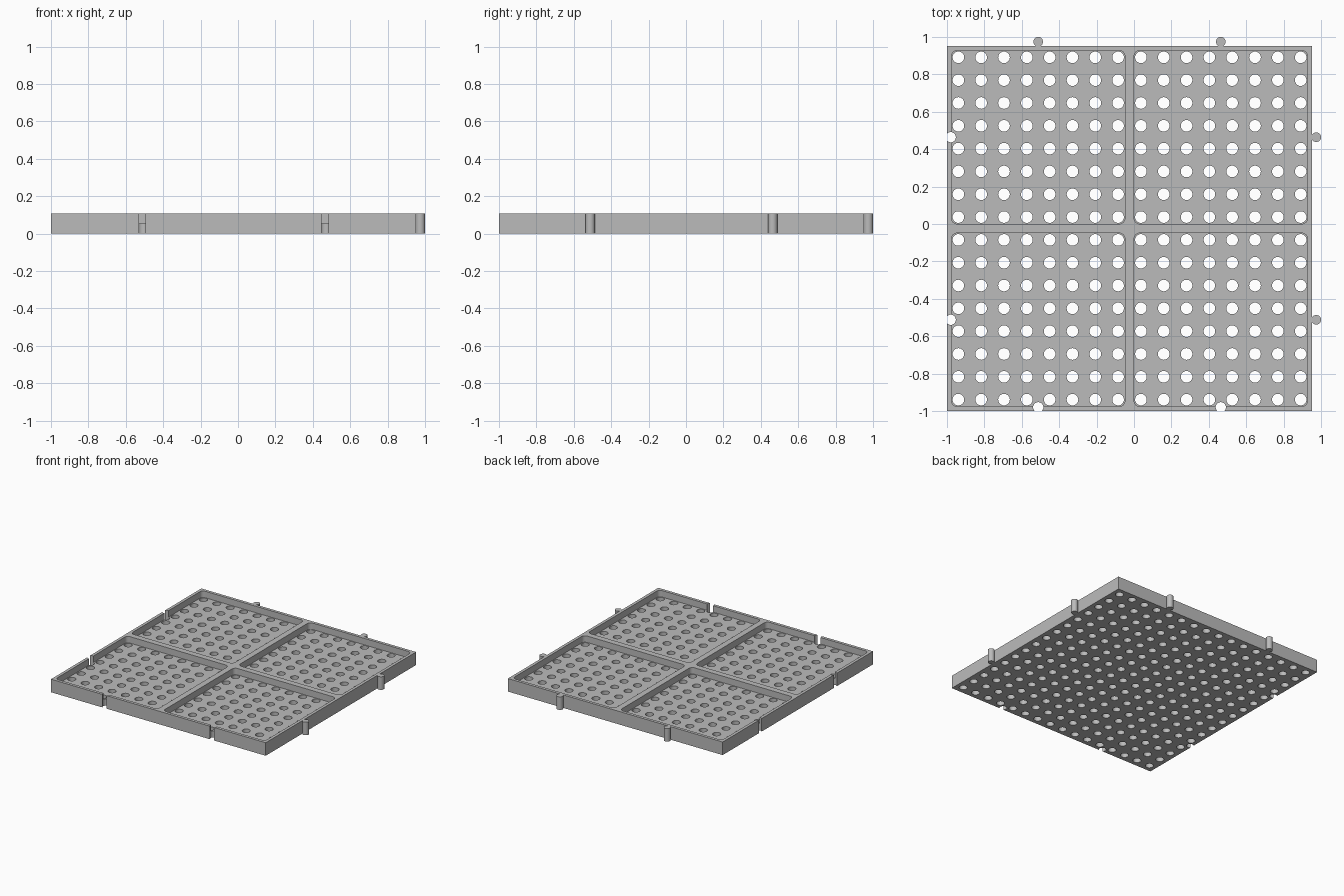
import bpy, bmesh, math
from mathutils import Matrix

if "Cube" in bpy.data.objects:
    bpy.data.objects.remove(bpy.data.objects["Cube"])

PITCH = 0.122            # hole spacing
HALF = 8 * PITCH         # half the plate width
MID = HALF - 1           # plate centre, offset by the pegs
HEIGHT = 0.107
FLOOR = 0.054
RIM = 0.0245

grey = bpy.data.materials.new("grey plastic")
grey.use_nodes = True
grey.diffuse_color = (0.5, 0.5, 0.5, 1)
grey.node_tree.nodes["Principled BSDF"].inputs["Base Color"].default_value = (0.5, 0.5, 0.5, 1)


def add_box(bm, x, y, z0, z1, width, radius=0):
    """Square block, with rounded vertical edges when radius is set."""
    mat = Matrix.Translation((x, y, (z0 + z1) / 2)) @ Matrix.Diagonal((width, width, z1 - z0, 1))
    verts = bmesh.ops.create_cube(bm, size=1, matrix=mat)["verts"]
    if radius:
        edges = {e for v in verts for e in v.link_edges
                 if abs(e.verts[0].co.z - e.verts[1].co.z) > 0.01}
        bmesh.ops.bevel(bm, geom=list(edges), offset=radius, segments=6,
                        profile=0.5, affect='EDGES')


def add_cylinder(bm, x, y, z0, z1, radius):
    bmesh.ops.create_cone(bm, cap_ends=True, segments=32, radius1=radius, radius2=radius,
                          depth=z1 - z0, matrix=Matrix.Translation((x, y, (z0 + z1) / 2)))


def make_object(name, bm):
    mesh = bpy.data.meshes.new(name)
    bm.to_mesh(mesh)
    bm.free()
    mesh.materials.append(grey)
    obj = bpy.data.objects.new(name, mesh)
    bpy.context.collection.objects.link(obj)
    return obj


def smooth(obj):
    bpy.ops.object.select_all(action='DESELECT')
    obj.select_set(True)
    bpy.context.view_layer.objects.active = obj
    bpy.ops.object.shade_smooth_by_angle(angle=math.radians(30))


def cut(obj, name, bm):
    """Subtract a cutter, apply the result and remove the cutter."""
    cutter = make_object(name, bm)
    cutter.hide_render = True
    mod = obj.modifiers.new(name, 'BOOLEAN')
    mod.operation = 'DIFFERENCE'
    mod.solver = 'EXACT'
    mod.object = cutter
    bpy.ops.object.select_all(action='DESELECT')
    obj.select_set(True)
    bpy.context.view_layer.objects.active = obj
    bpy.ops.object.modifier_apply(modifier=mod.name)
    bpy.data.objects.remove(cutter)


# Square plate
bm = bmesh.new()
add_box(bm, MID, MID, 0, HEIGHT, 2 * HALF)
plate = make_object("plate", bm)

# Four rounded pockets, leaving a rim and a cross rib
bm = bmesh.new()
for sx in (-1, 1):
    for sy in (-1, 1):
        add_box(bm, MID + sx * HALF / 2, MID + sy * HALF / 2, FLOOR, HEIGHT + 0.1,
                HALF - 2 * RIM, 0.03)
cut(plate, "pocket_cutter", bm)

# Grid of drain holes through the floor
bm = bmesh.new()
for i in range(16):
    for j in range(16):
        add_cylinder(bm, -1 + (i + 0.5) * PITCH, -1 + (j + 0.5) * PITCH, -0.05, HEIGHT + 0.05, 0.031)
cut(plate, "hole_cutter", bm)

# Open sockets along the left and front edges as seen from above
bm = bmesh.new()
for s in (-1, 1):
    along = MID + s * HALF / 2
    add_cylinder(bm, along, -0.98, -0.05, HEIGHT + 0.05, 0.0274)
    add_cylinder(bm, -0.98, along, -0.05, HEIGHT + 0.05, 0.0274)
cut(plate, "socket_cutter", bm)
smooth(plate)

# Connector pegs on the two opposite edges
for s, label in ((-1, "first"), (1, "second")):
    along = MID + s * HALF / 2
    for side, x, y in (("left", 0.9745, along), ("back", along, 0.9745)):
        bm = bmesh.new()
        add_cylinder(bm, x, y, 0, HEIGHT, 0.0255)
        smooth(make_object(f"{side}_peg_{label}", bm))
